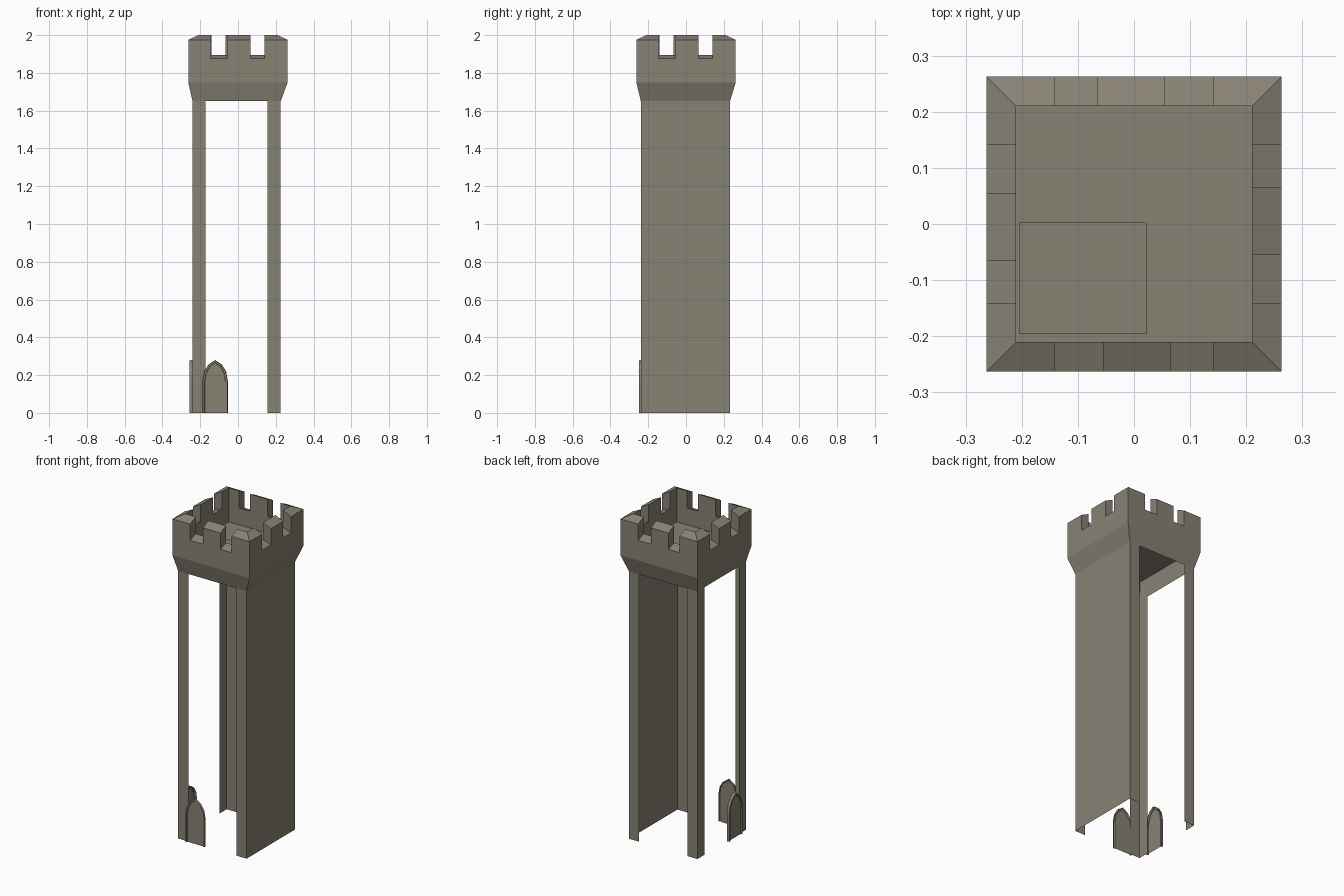
import bpy, bmesh, math

if "Cube" in bpy.data.objects:
    bpy.data.objects.remove(bpy.data.objects["Cube"])

stone = bpy.data.materials.new("weathered_stone")
stone.diffuse_color = (0.246, 0.223, 0.175, 1)
stone.use_nodes = True
stone.node_tree.nodes["Principled BSDF"].inputs["Base Color"].default_value = stone.diffuse_color


def make(name, quads):
    """Object from a list of point loops, welded into one mesh."""
    bm = bmesh.new()
    for q in quads:
        bm.faces.new([bm.verts.new(p) for p in q])
    bmesh.ops.remove_doubles(bm, verts=bm.verts, dist=0.0002)
    bmesh.ops.recalc_face_normals(bm, faces=bm.faces)
    me = bpy.data.meshes.new(name)
    bm.to_mesh(me)
    bm.free()
    me.materials.append(stone)
    ob = bpy.data.objects.new(name, me)
    bpy.context.collection.objects.link(ob)
    return ob


def wall(p, q, z0, z1):
    return [(*p, z0), (*q, z0), (*q, z1), (*p, z1)]


# Tower dimensions
X0, X1, Y0, Y1 = -0.241, 0.226, -0.239, 0.233
STRIP, NECK, BELT, FLOOR = 0.069, 1.65, 1.75, 1.79
OUT, INN = 0.263, 0.21

# Shaft: one full wall on the right, narrow corner strips on the other sides
make("right_wall", [wall((X1, Y0), (X1, Y1), 0, NECK)])
strips = []
for y in (Y0, Y1):
    strips.append(wall((X0, y), (X0 + STRIP, y), 0, NECK))
    strips.append(wall((X1 - STRIP, y), (X1, y), 0, NECK))
strips.append(wall((X0, Y0), (X0, Y0 + STRIP), 0, NECK))
strips.append(wall((X0, Y1 - STRIP), (X0, Y1), 0, NECK))
make("corner_strips", strips)

# Flared collar below the parapet
low = [(X0, Y0), (X1, Y0), (X1, Y1), (X0, Y1)]
top = [(-OUT, -OUT), (OUT, -OUT), (OUT, OUT), (-OUT, OUT)]
make("flared_collar", [[(*low[i], NECK), (*low[(i + 1) % 4], NECK),
                        (*top[(i + 1) % 4], BELT), (*top[i], BELT)] for i in range(4)])

# Battlements: one side, repeated by quarter turns
breaks = [-OUT, -0.142, -0.055, 0.065, 0.141, OUT]
MERLON, SILL = (1.975, 2.0), (1.875, 1.895)   # outer and inner top heights
faces = []
for i in range(5):
    a, b = breaks[i], breaks[i + 1]
    zo, zi = MERLON if i % 2 == 0 else SILL
    ai, bi = max(a, -INN), min(b, INN)
    faces.append(wall((a, -OUT), (b, -OUT), BELT, zo))
    faces.append(wall((ai, -INN), (bi, -INN), FLOOR, zi))
    faces.append([(a, -OUT, zo), (b, -OUT, zo), (bi, -INN, zi), (ai, -INN, zi)])
    if i < 4:  # cheek between merlon and gap
        faces.append([(b, -OUT, SILL[0]), (b, -INN, SILL[1]),
                      (b, -INN, MERLON[1]), (b, -OUT, MERLON[0])])
ring = []
for k in range(4):
    c, s = round(math.cos(k * math.pi / 2)), round(math.sin(k * math.pi / 2))
    ring += [[(x * c - y * s, x * s + y * c, z) for x, y, z in f] for f in faces]
make("battlements", ring)

# Roof floor with a thin hatch
make("roof_floor", [[(*p, FLOOR) for p in top]])
hx0, hx1, hy0, hy1, hz = -0.205, 0.022, -0.196, 0.003, FLOOR + 0.008
hatch = [(hx0, hy0), (hx1, hy0), (hx1, hy1), (hx0, hy1)]
make("roof_hatch", [[(*p, hz) for p in hatch]] +
     [wall(hatch[i], hatch[(i + 1) % 4], FLOOR, hz) for i in range(4)])

# Pointed doors: framed rim around a slightly recessed panel
half = [(0.067, 0), (0.067, 0.17), (0.058, 0.22), (0.036, 0.255)]
arch = half + [(0, 0.28)] + [(-x, z) for x, z in reversed(half)]


def door(name, base, depth, place):
    def loop(inset, out):
        k = 1 - inset / 0.067
        return [place(-0.121 + x * k, base - out, z * (1 - inset / 0.28)) for x, z in arch]
    loops = [loop(0, 0), loop(0.002, depth), loop(0.011, depth), loop(0.013, depth * 0.5)]
    quads = [loops[-1]]
    for l, m in zip(loops, loops[1:]):
        quads += [[l[i], l[i + 1], m[i + 1], m[i]] for i in range(len(arch) - 1)]
    make(name, quads)


door("front_door", Y0, 0.011, lambda u, v, z: (u, v, z))
door("left_door", X0, 0.016, lambda u, v, z: (v, u, z))
